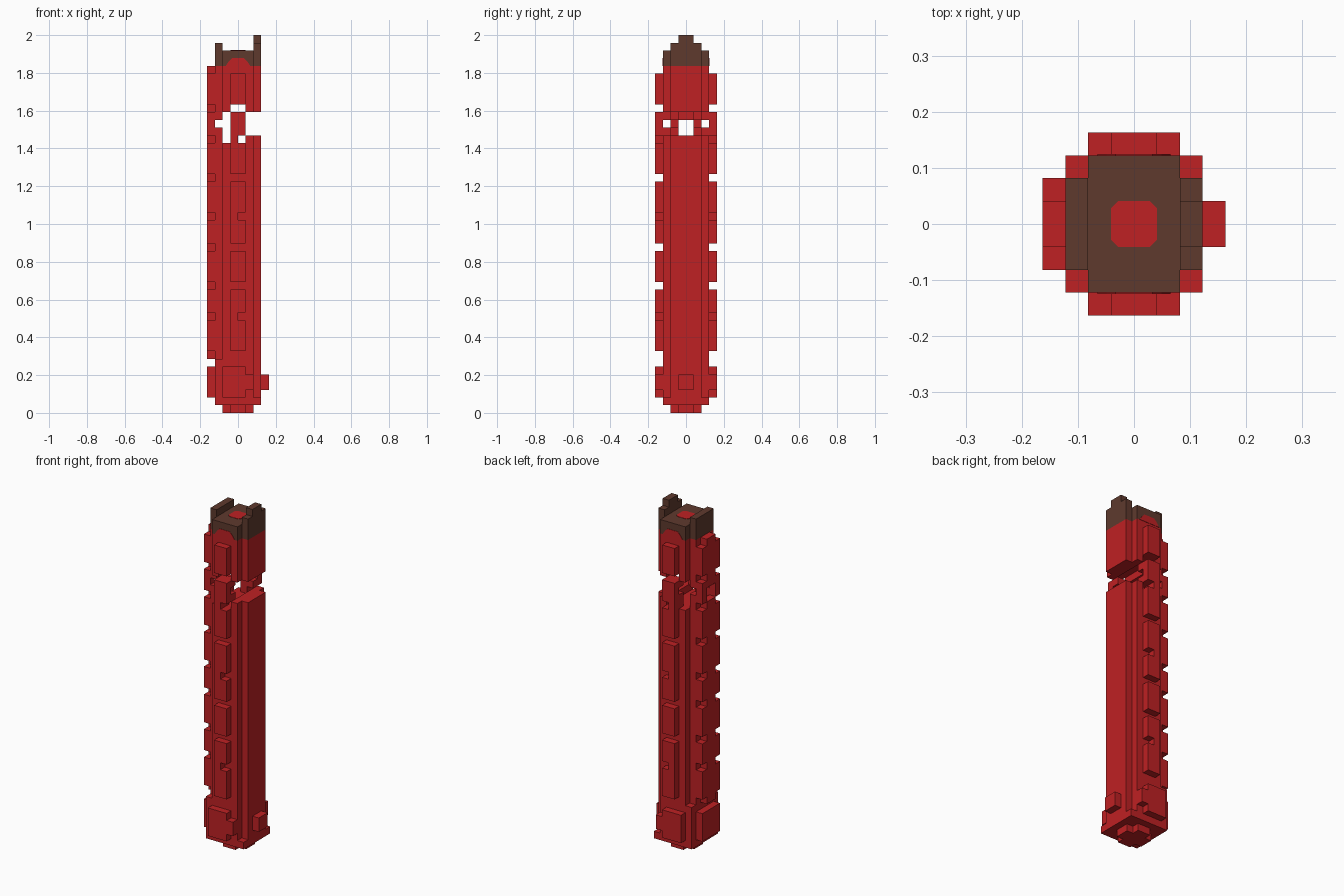
import bpy
import bmesh
from mathutils import Vector

U = 2 / 49  # block size
cube = bpy.data.objects.get("Cube")
if cube:
    bpy.data.objects.remove(cube)


def make_material(name, rgb):
    mat = bpy.data.materials.new(name)
    mat.use_nodes = True
    colour = (*rgb, 1)
    mat.diffuse_color = colour
    mat.node_tree.nodes["Principled BSDF"].inputs["Base Color"].default_value = colour
    return mat


RED = make_material("red", (0.52, 0.015, 0.017))
BROWN = make_material("dark brown", (0.114, 0.042, 0.027))


def finish(name, bm, mat):
    bmesh.ops.recalc_face_normals(bm, faces=bm.faces)
    mesh = bpy.data.meshes.new(name)
    bm.to_mesh(mesh)
    bm.free()
    mesh.materials.append(mat)
    obj = bpy.data.objects.new(name, mesh)
    bpy.context.collection.objects.link(obj)
    return obj


def blocks(name, boxes, mat, mirror=False):
    """Boxes given as (x range, y range, z range) in blocks; mirror copies across y."""
    bm = bmesh.new()
    for box in boxes:
        for side in ((1, -1) if mirror else (1,)):
            lo, hi = (Vector(c) for c in zip(*box))
            made = bmesh.ops.create_cube(bm, size=1)["verts"]
            for v in made:
                v.co = (lo + hi) / 2 + v.co * (hi - lo)
                v.co.y *= side
                v.co *= U
    return finish(name, bm, mat)


def cross(z0, z1):
    """Square column with its four corners notched."""
    return [((-3, 3), (-2, 2), (z0, z1)), ((-2, 2), (-3, 3), (z0, z1))]


# Lower body, with its broken rim higher on the left
blocks("lower_body", cross(1, 35) + [
    ((1, 3), (-2, 2), (35, 36)), ((1, 2), (-3, 3), (35, 36))], RED)

# Upper body, grooved underneath, and the brown cap
blocks("upper_body", cross(40, 45), RED)
blocks("upper_body_rim", [
    ((1, 3), (-2, 2), (39, 40)), ((1, 2), (-3, 3), (39, 40)),
    ((-3, -1), (-2, 2), (39, 40)), ((-2, -1), (-3, 3), (39, 40))], RED)
blocks("cap", cross(45, 47), BROWN)
blocks("cap_walls", [
    ((-3, -2), (-2, 2), (47, 48)), ((2, 3), (-2, 2), (47, 48)),
    ((2, 3), (-1, 1), (48, 49))], BROWN)

# Grip plates on front and back, and matching teeth on the right side
grips = [(8, 16, 12), (17, 21, None), (22, 30, 25), (31, 39, 35), (40, 44, None)]
plates, teeth = [], []
for z0, z1, notch in grips:
    if notch is None:
        plates.append(((-1, 1), (3, 4), (z0, z1)))
        teeth.append(((-4, -3), (1, 2), (z0, z1)))
        continue
    plates.append(((-1, 0), (3, 4), (z0, z1)))
    for a, b in ((z0, notch), (notch + 1, z1)):
        plates.append(((0, 1), (3, 4), (a, b)))
        teeth.append(((-4, -3), (1, 2), (a, b)))
blocks("grip_plates", plates, RED, mirror=True)
blocks("side_teeth", teeth, RED, mirror=True)

# Spine on the right side, broken at the gap
blocks("spine", [((-4, -3), (-1, 1), (7, 36)), ((-4, -3), (-1, 1), (38, 45))], RED)

# Fragments that bridge the gap
fragments = []
for z0, z1 in ((36, 37), (38, 39)):
    fragments += [((-1, 1), (2, 3), (z0, z1)), ((-3, -2), (1, 2), (z0, z1))]
fragments += [((-3, -2), (1, 2), (35, 36)), ((-1, 0), (2, 3), (35, 36))]
blocks("gap_fragments", fragments, RED, mirror=True)

# Pommel plates, filled corners, button and stepped foot
blocks("pommel_plates", [
    ((-2, 1), (3, 4), (2, 6)), ((1, 2), (3, 4), (3, 5)),
    ((-3, -2), (2, 3), (1, 7)), ((2, 3), (2, 3), (1, 2))], RED, mirror=True)
blocks("pommel_side_plate", [((-4, -3), (-2, 2), (2, 6))], RED)
blocks("button", [((3, 4), (-1, 1), (3, 5))], RED)
blocks("foot", [((-2, 2), (-1, 1), (0, 1)), ((-1, 1), (-2, 2), (0, 1))], RED)


def thin_plate(name, points, push):
    """Thin painted plate: outline in blocks, extruded by a small vector."""
    bm = bmesh.new()
    face = bm.faces.new([bm.verts.new(Vector(p) * U) for p in points])
    ext = bmesh.ops.extrude_face_region(bm, geom=[face])["geom"]
    moved = [g for g in ext if isinstance(g, bmesh.types.BMVert)]
    bmesh.ops.translate(bm, verts=moved, vec=push)
    return finish(name, bm, RED)


# Painted red spot on the cap and red arches on its front and back
spot = [(1, .7), (.7, 1), (-.7, 1), (-1, .7), (-1, -.7), (-.7, -1), (.7, -1), (1, -.7)]
thin_plate("cap_spot", [(x, y, 47) for x, y in spot], (0, 0, 0.002))
arch = [(-1.6, 45), (-1.2, 45.6), (-.8, 46), (.8, 46), (1.2, 45.6), (1.6, 45)]
for name, side in (("front_arch", -1), ("back_arch", 1)):
    thin_plate(name, [(x, 3 * side, z) for x, z in arch], (0, 0.002 * side, 0))
